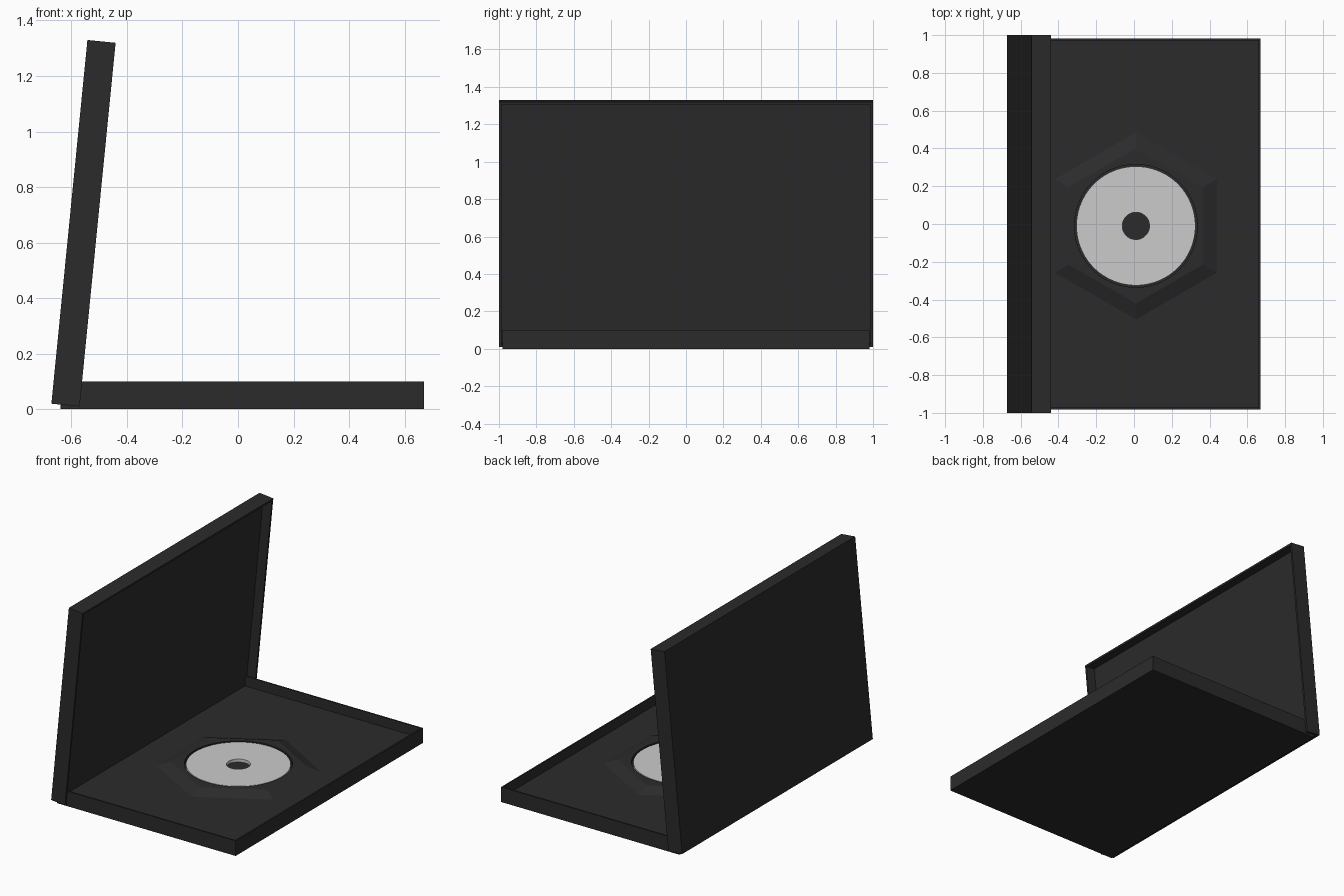
import bpy, bmesh, math

if "Cube" in bpy.data.objects:
    bpy.data.objects.remove(bpy.data.objects["Cube"])

CX, CY = 0.01, -0.01      # disc centre
SEG = 96


def material(name, value):
    m = bpy.data.materials.new(name)
    m.diffuse_color = (value, value, value, 1)
    m.use_nodes = True
    m.node_tree.nodes["Principled BSDF"].inputs["Base Color"].default_value = m.diffuse_color
    return m


black = material("black_plastic", 0.024)


def finish(bm, name, mat=None):
    bmesh.ops.recalc_face_normals(bm, faces=bm.faces)
    me = bpy.data.meshes.new(name)
    bm.to_mesh(me)
    bm.free()
    ob = bpy.data.objects.new(name, me)
    bpy.context.collection.objects.link(ob)
    if mat:
        me.materials.append(mat)
    return ob


def tray(name, x0, x1, half_y, height, rim, floor):
    """Shallow open box: inset the top face and sink it to floor level."""
    bm = bmesh.new()
    bmesh.ops.create_cube(bm, size=1)
    for v in bm.verts:
        v.co = (x1 if v.co.x > 0 else x0,
                half_y if v.co.y > 0 else -half_y,
                height if v.co.z > 0 else 0)
    top = max(bm.faces, key=lambda f: f.calc_center_median().z)
    bmesh.ops.inset_region(bm, faces=[top], thickness=rim)
    ret = bmesh.ops.extrude_face_region(bm, geom=[top])
    bmesh.ops.translate(bm, vec=(0, 0, floor - height),
                        verts=[g for g in ret["geom"] if isinstance(g, bmesh.types.BMVert)])
    if top.is_valid:
        bmesh.ops.delete(bm, geom=[top], context='FACES_ONLY')
    return finish(bm, name, black)


def hex_radius(r, a):
    """Hexagon outline with a corner pointing along y."""
    s = math.radians(60)
    return r * math.cos(s / 2) / math.cos((a + s / 2) % s - s / 2)


def rings(name, profile, mat=None, closed=False):
    """Stack of (radius, z, is_hexagon) rings bridged together."""
    bm = bmesh.new()
    loops = []
    for r, z, is_hex in profile:
        loop = []
        for i in range(SEG):
            a = math.tau * i / SEG
            # quarter-step start keeps samples on the hexagon corners
            q = hex_radius(r, a) if is_hex else r
            loop.append(bm.verts.new((CX + q * math.cos(a), CY + q * math.sin(a), z)))
        loops.append(loop)
    pairs = list(zip(loops, loops[1:]))
    if closed:
        pairs.append((loops[-1], loops[0]))
    for a, b in pairs:
        for i in range(SEG):
            j = (i + 1) % SEG
            bm.faces.new((a[i], a[j], b[j], b[i]))
    if not closed:
        bm.faces.new(loops[-1])
        bm.faces.new(loops[0])
    return finish(bm, name, mat)


# Base tray
tray("base_tray", -0.64, 0.67, 0.982, 0.10, 0.014, 0.035)

# Lid, hinged open slightly past the tray edge
lid = tray("lid", -1.316, 0, 1.0, 0.102, 0.018, 0.038)
lid.location = (-0.672, 0, 0.02)
lid.rotation_euler = (0, math.radians(90 + 5.66), 0)

# Raised hexagonal holder with a round recess (base sunk into the floor)
holder = rings("disc_holder", [(0.497, 0.033, True), (0.495, 0.035, True), (0.41, 0.065, True),
                               (0.325, 0.065, False), (0.325, 0.042, False)], black)

# Disc with a centre hole
disc = rings("disc", [(0.315, 0.042, False), (0.315, 0.062, False),
                      (0.072, 0.062, False), (0.072, 0.042, False)], closed=True)

# Smooth the round walls while keeping the edges sharp
for ob in (holder, disc):
    bpy.ops.object.select_all(action='DESELECT')
    ob.select_set(True)
    bpy.context.view_layer.objects.active = ob
    bpy.ops.object.shade_smooth_by_angle(angle=math.radians(15))
